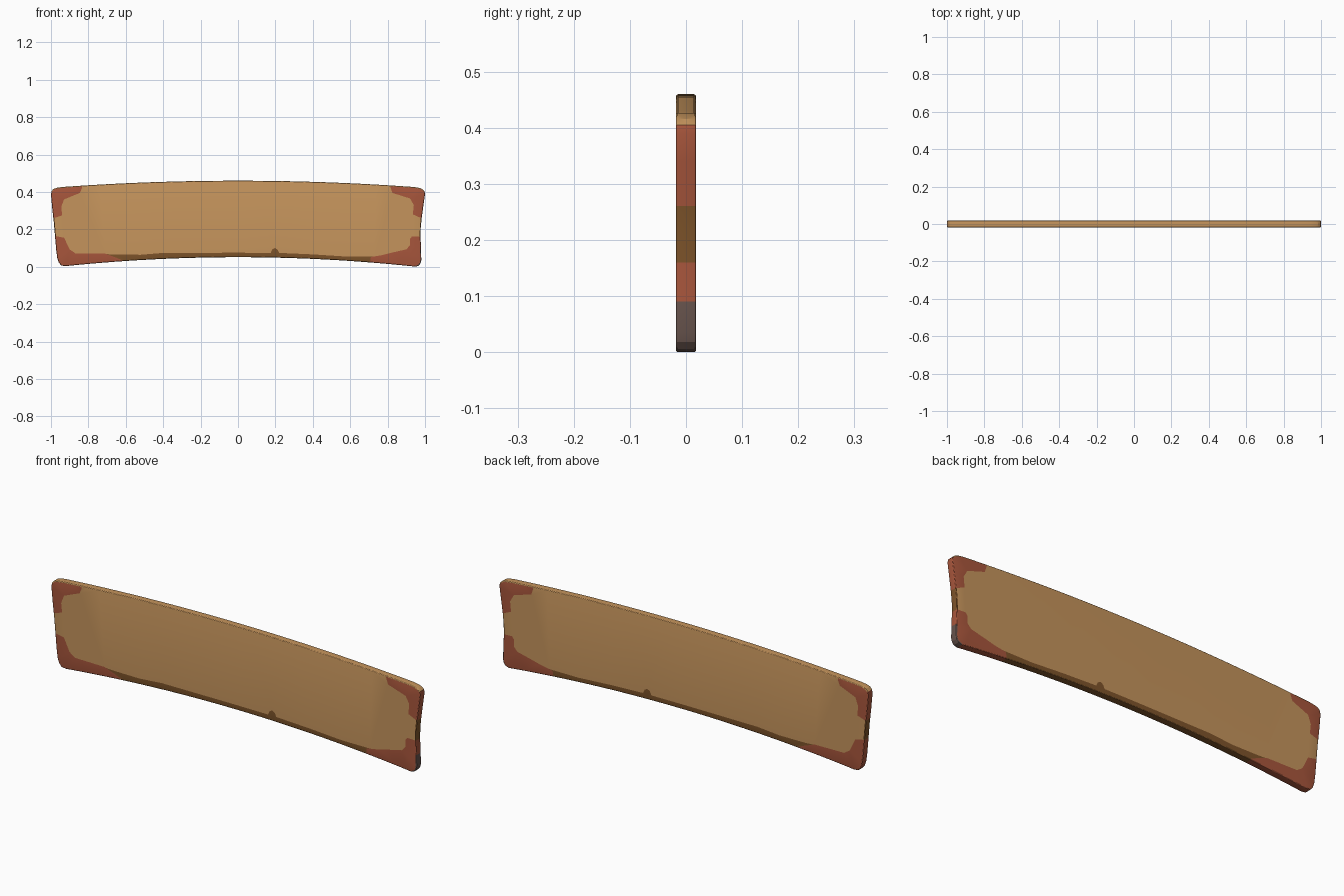
import bpy, bmesh
from mathutils import Vector
from mathutils.geometry import delaunay_2d_cdt

if "Cube" in bpy.data.objects:
    bpy.data.objects.remove(bpy.data.objects["Cube"])

HALF = 0.018      # half thickness of the board
BEVEL = 0.005     # rounding of the rim


def make_material(name, rgb):
    lin = [((c / 255 + 0.055) / 1.055) ** 2.4 for c in rgb]
    m = bpy.data.materials.new(name)
    m.diffuse_color = (*lin, 1)
    m.use_nodes = True
    m.node_tree.nodes["Principled BSDF"].inputs["Base Color"].default_value = m.diffuse_color
    return m


materials = [make_material("tan wood", (197, 148, 92)),
             make_material("rust red", (168, 86, 60)),
             make_material("dark brown", (126, 84, 42)),
             make_material("dark grey", (104, 84, 77))]
TAN, RED, BROWN, GREY = range(4)


def span(a, b, n):
    return [a + (b - a) * i / n for i in range(n + 1)]


# Board silhouette in x, z (counter-clockwise): arched long edges, rounded ends
outline = [(x, 0.051 - 0.056 * x * x) for x in span(-0.92, 0.93, 28)]
outline += [(.948, .0), (.966, .006), (.976, .018), (.98, .035), (.979, .09), (.976, .155),
            (.977, .21), (.982, .26), (.993, .34), (1, .39), (.997, .405), (.985, .416), (.968, .422)]
outline += [(x, 0.46 - 0.038 * x * x) for x in span(0.94, -0.94, 28)]
outline += [(-.97, .422), (-.987, .416), (-.997, .404), (-1, .386), (-.993, .31), (-.985, .24),
            (-.978, .16), (-.972, .09), (-.966, .045), (-.958, .022), (-.944, .006)]
outline = [Vector(p) for p in outline]


def edge_normal(a, b):
    d = (b - a).normalized()
    return Vector((d.y, -d.x))


n = len(outline)
inset = []
for i, p in enumerate(outline):
    nrm = edge_normal(outline[i - 1], p) + edge_normal(p, outline[(i + 1) % n])
    inset.append(p - nrm.normalized() * BEVEL)

# Painted patches: worn corners and the dark lower strip
patches = [
    (RED, [(-.835, .5), (-1.1, .5), (-1.1, .26), (-.985, .26), (-.94, .275), (-.945, .32),
           (-.93, .36), (-.845, .395), (-.835, .42)]),
    (RED, [(.815, .5), (.815, .425), (.825, .395), (.92, .365), (.94, .33), (.935, .28),
           (.98, .26), (1.1, .26), (1.1, .5)]),
    (RED, [(-1.1, .16), (-1.1, -.1), (-.62, -.1), (-.62, .035), (-.655, .05), (-.71, .07),
           (-.87, .072), (-.9, .093), (-.93, .155), (-.98, .165)]),
    (RED, [(1.1, -.1), (1.1, .155), (.975, .16), (.93, .162), (.92, .15), (.92, .115),
           (.9, .093), (.83, .077), (.77, .062), (.71, .052), (.69, -.1)]),
    (BROWN, [(-.75, -.1), (.8, -.1), (.8, .055), (.57, .055), (.4, .066), (.22, .074),
             (.212, .092), (.197, .1), (.183, .092), (.175, .074), (0, .075), (-.4, .074),
             (-.52, .064), (-.66, .065), (-.75, .07)]),
]
points, polys = list(inset), [list(range(n))]
for _, pts in patches:
    polys.append(list(range(len(points), len(points) + len(pts))))
    points += [Vector(p) for p in pts]
verts, _, faces, _, _, sources = delaunay_2d_cdt(points, [], polys, 0, 1e-5, True)

# Front face, cut along the patch borders
bm = bmesh.new()
front = [bm.verts.new((v.x, -HALF, v.y)) for v in verts]
for f, src in zip(faces, sources):
    if 0 not in src:
        continue
    colours = [patches[s - 1][0] for s in src if s > 0]
    face = bm.faces.new([front[i] for i in f])
    face.material_index = RED if RED in colours else BROWN if colours else TAN
bmesh.ops.delete(bm, geom=[v for v in bm.verts if not v.link_faces], context='VERTS')

# Rounded rim, grown outward from the border down to the middle plane
border = []
normals = {}
for e in bm.edges:
    if len(e.link_faces) == 1:
        loop = e.link_loops[0]
        a, b = loop.vert, loop.link_loop_next.vert
        nrm = edge_normal(a.co.xz, b.co.xz)
        border.append((a, b, nrm, loop.face.material_index))
        for v in (a, b):
            normals[v] = normals.get(v, Vector((0, 0))) + nrm

steps = [(0.55 * BEVEL, -HALF + 0.13 * BEVEL), (0.87 * BEVEL, -HALF + 0.45 * BEVEL),
         (BEVEL, -HALF + BEVEL), (BEVEL, 0)]
rings = {}
for v, nrm in normals.items():
    d = nrm.normalized()
    rings[v] = [v] + [bm.verts.new((v.co.x + d.x * out, y, v.co.z + d.y * out)) for out, y in steps]
for a, b, nrm, colour in border:
    mid = (a.co + b.co) / 2
    if nrm.y > 0.5:                                # top edge stays plain
        colour = TAN
    elif colour == TAN and abs(nrm.x) > 0.5:       # bare middle of the ends
        colour = BROWN
    elif nrm.x > 0.3 and mid.z < 0.09:             # scuffed lower right end
        colour = GREY
    for k in range(len(steps)):
        ra, rb = rings[a], rings[b]
        bm.faces.new((rb[k], ra[k], ra[k + 1], rb[k + 1])).material_index = colour

# Mirror the front half to the back
geom = bm.verts[:] + bm.edges[:] + bm.faces[:]
bmesh.ops.mirror(bm, geom=geom, axis='Y', merge_dist=1e-5)
bmesh.ops.recalc_face_normals(bm, faces=bm.faces)
low = min(v.co.z for v in bm.verts)
for v in bm.verts:
    v.co.z -= low

mesh = bpy.data.meshes.new("curved_board")
bm.to_mesh(mesh)
bm.free()
for m in materials:
    mesh.materials.append(m)
board = bpy.data.objects.new("curved_board", mesh)
bpy.context.collection.objects.link(board)
bpy.context.view_layer.objects.active = board
board.select_set(True)
bpy.ops.object.shade_smooth_by_angle(angle=0.4)
